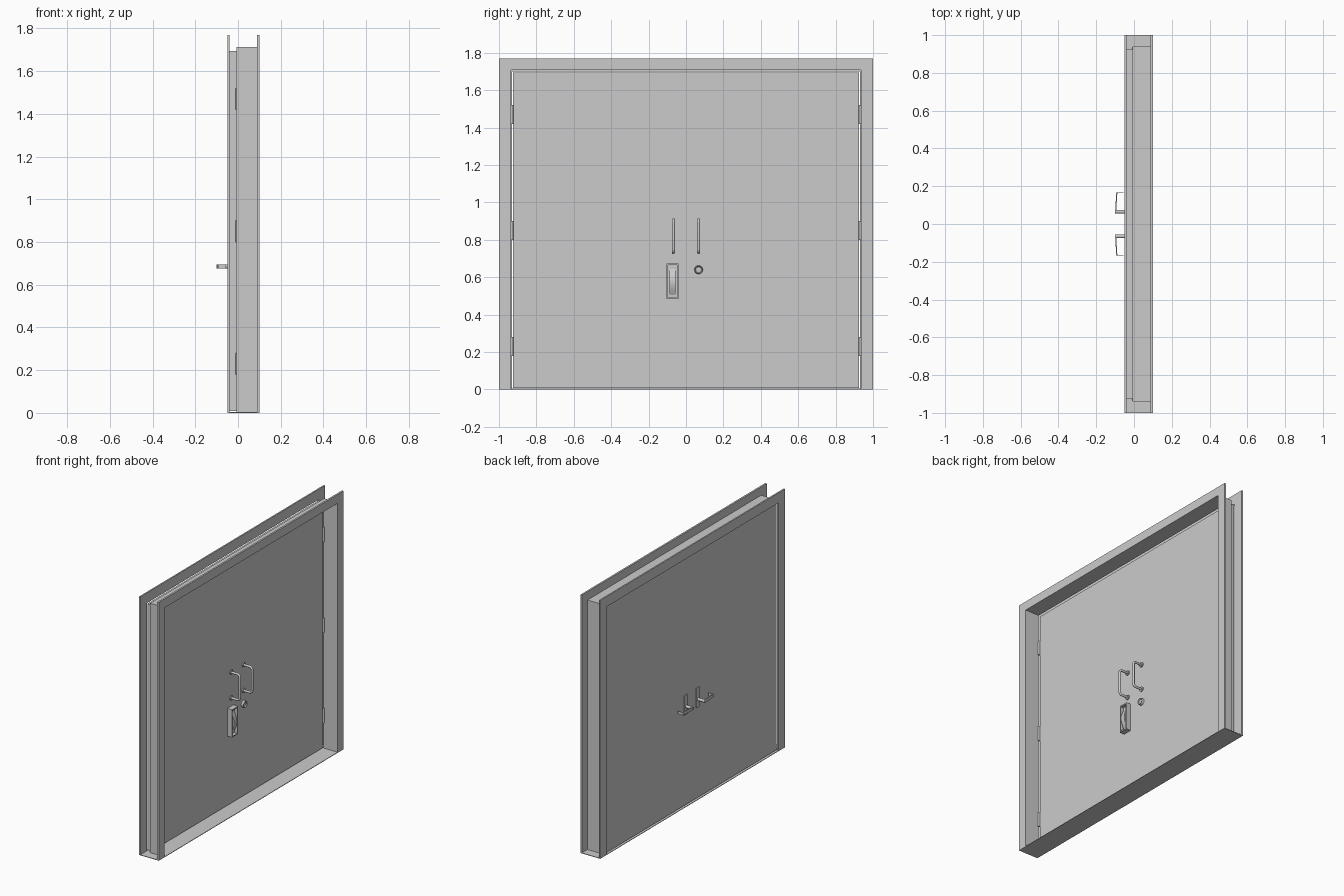
import bpy, bmesh, math
from mathutils import Vector, Matrix

cube = bpy.data.objects.get("Cube")
if cube:
    bpy.data.objects.remove(cube, do_unlink=True)

grey = bpy.data.materials.new("painted grey")
grey.use_nodes = True
grey.diffuse_color = (0.6, 0.6, 0.6, 1)
grey.node_tree.nodes["Principled BSDF"].inputs["Base Color"].default_value = (0.6, 0.6, 0.6, 1)


def finish(name, bm, smooth=False):
    bmesh.ops.recalc_face_normals(bm, faces=bm.faces)
    for f in bm.faces:
        f.smooth = smooth and len(f.verts) == 4
    mesh = bpy.data.meshes.new(name)
    bm.to_mesh(mesh)
    bm.free()
    mesh.materials.append(grey)
    obj = bpy.data.objects.new(name, mesh)
    bpy.context.collection.objects.link(obj)
    if smooth:
        bpy.ops.object.select_all(action='DESELECT')
        obj.select_set(True)
        bpy.context.view_layer.objects.active = obj
        bpy.ops.object.shade_smooth_by_angle(angle=math.radians(40))
    return obj


def add_box(bm, x, y, z):
    """Box from (low, high) ranges."""
    size = Vector((x[1] - x[0], y[1] - y[0], z[1] - z[0]))
    mid = Vector((sum(x), sum(y), sum(z))) / 2
    m = Matrix.Translation(mid) @ Matrix.Diagonal((*size, 1))
    return bmesh.ops.create_cube(bm, size=1, matrix=m)["verts"]


def box(name, x, y, z):
    bm = bmesh.new()
    add_box(bm, x, y, z)
    return finish(name, bm)


def surround(name, x, inner, outer, head, top):
    """Two jamb strips with a head strip between them."""
    bm = bmesh.new()
    add_box(bm, x, (inner, outer), (0, top))
    add_box(bm, x, (-outer, -inner), (0, top))
    add_box(bm, x, (-inner, inner), (head, top))
    return finish(name, bm)


def disc(name, x, y, z, radius, sides=24):
    """Cylinder along x."""
    bm = bmesh.new()
    m = Matrix.Translation((sum(x) / 2, y, z)) @ Matrix.Rotation(math.pi / 2, 4, 'Y')
    bmesh.ops.create_cone(bm, cap_ends=True, segments=sides, radius1=radius,
                          radius2=radius, depth=x[1] - x[0], matrix=m)
    return finish(name, bm, True)


def tube(name, points, radius):
    """Round bar swept along a path."""
    curve = bpy.data.curves.new(name + "_path", 'CURVE')
    curve.dimensions = '3D'
    curve.bevel_depth = radius
    curve.bevel_resolution = 3
    curve.use_fill_caps = True
    spline = curve.splines.new('POLY')
    spline.points.add(len(points) - 1)
    for p, co in zip(spline.points, points):
        p.co = (*co, 1)
    path = bpy.data.objects.new(name + "_path", curve)
    mesh = bpy.data.meshes.new_from_object(path)
    bm = bmesh.new()
    bm.from_mesh(mesh)
    bpy.data.objects.remove(path)
    bpy.data.meshes.remove(mesh)
    return finish(name, bm, True)


BACK, FACE = -0.04, -0.007   # the two faces of the door leaves

# Frame: two flanges, the lining between them and a thin sill
surround("back_flange", (-0.05, BACK), 0.93, 1.0, 1.70, 1.77)
surround("front_flange", (0.088, 0.1), 0.936, 1.0, 1.709, 1.77)
surround("lining", (FACE, 0.088), 0.936, 0.94, 1.709, 1.713)
box("sill", (-0.05, 0.1), (-1, 1), (0, 0.004))

for side, label in ((-1, "right"), (1, "left")):
    # Door leaf, edge to edge with its pair
    box(label + "_leaf", (BACK, FACE), sorted((0, side * 0.925)), (0.009, 1.695))

    # Hinges on the outer edge
    for i in range(3):
        z = 0.23 + 0.62 * i
        hinge = disc(f"{label}_hinge_{i + 1}", (-0.05, 0.05), 0, 0, 0.007, 12)
        hinge.rotation_euler = (0, math.pi / 2, 0)
        hinge.location = (-0.004, side * 0.93, z)

    # Pull handle: rounded bar with a rose at each end
    y, low, high, out, r = side * 0.067, 0.732, 0.908, 0.06, 0.018
    path = [(FACE, y, low)]
    for k in range(6):
        a = k * math.pi / 10
        path.append((out - r + r * math.sin(a), y, low + r - r * math.cos(a)))
    path += [(x, y, low + high - z) for x, y, z in reversed(path)]
    tube(label + "_pull", path, 0.008)
    for z in (low, high):
        disc(label + "_pull_rose", (FACE, 0.0), y, z, 0.016)

    # Lever on the back: plate, stem, flat grip and return
    y, tip = side * 0.065, side * 0.168
    box(label + "_lever_plate", (-0.047, BACK), (y - 0.016, y + 0.016), (0.63, 0.765))
    disc(label + "_lever_stem", (-0.1, BACK), y, 0.686, 0.01)
    bm = bmesh.new()
    for v in add_box(bm, (-0.1, -0.094), sorted((y, tip)), (0.676, 0.696)):
        if abs(v.co.y) > 0.1:
            v.co.x += 0.006
    add_box(bm, (-0.094, -0.056), sorted((tip, tip - side * 0.005)), (0.676, 0.696))
    finish(label + "_lever_grip", bm)

# Lock housing with a recessed front
bm = bmesh.new()
add_box(bm, (FACE, 0.028), (-0.105, -0.04), (0.483, 0.673))
front = max(bm.faces, key=lambda f: f.calc_center_median().x)
bmesh.ops.inset_region(bm, faces=[front], thickness=0.011)
recess = bmesh.ops.extrude_discrete_faces(bm, faces=[front])["faces"]
bmesh.ops.translate(bm, vec=(-0.022, 0, 0), verts=recess[0].verts)
finish("lock_housing", bm)

# Curved thumb paddle in the recess
profile = [(0.004, 0.505), (0.004, 0.645)]
for k in range(9):
    t = k / 8
    profile.append((0.01 + 0.022 * math.sin(t * math.pi), 0.645 - 0.14 * t))
bm = bmesh.new()
face = bm.faces.new([bm.verts.new((x, -0.088, z)) for x, z in profile])
grown = bmesh.ops.extrude_face_region(bm, geom=[face])["geom"]
bmesh.ops.translate(bm, vec=(0, 0.031, 0),
                    verts=[g for g in grown if isinstance(g, bmesh.types.BMVert)])
finish("lock_paddle", bm, True)

# Key cylinder: collar with a sunken core
bm = bmesh.new()
m = Matrix.Translation((0.001, 0.067, 0.64)) @ Matrix.Rotation(math.pi / 2, 4, 'Y')
bmesh.ops.create_cone(bm, cap_ends=True, segments=24, radius1=0.023, radius2=0.02,
                      depth=0.016, matrix=m)
cap = max(bm.faces, key=lambda f: f.calc_center_median().x)
bmesh.ops.inset_region(bm, faces=[cap], thickness=0.005)
bmesh.ops.translate(bm, vec=(-0.006, 0, 0), verts=cap.verts)
finish("key_cylinder", bm, True)
